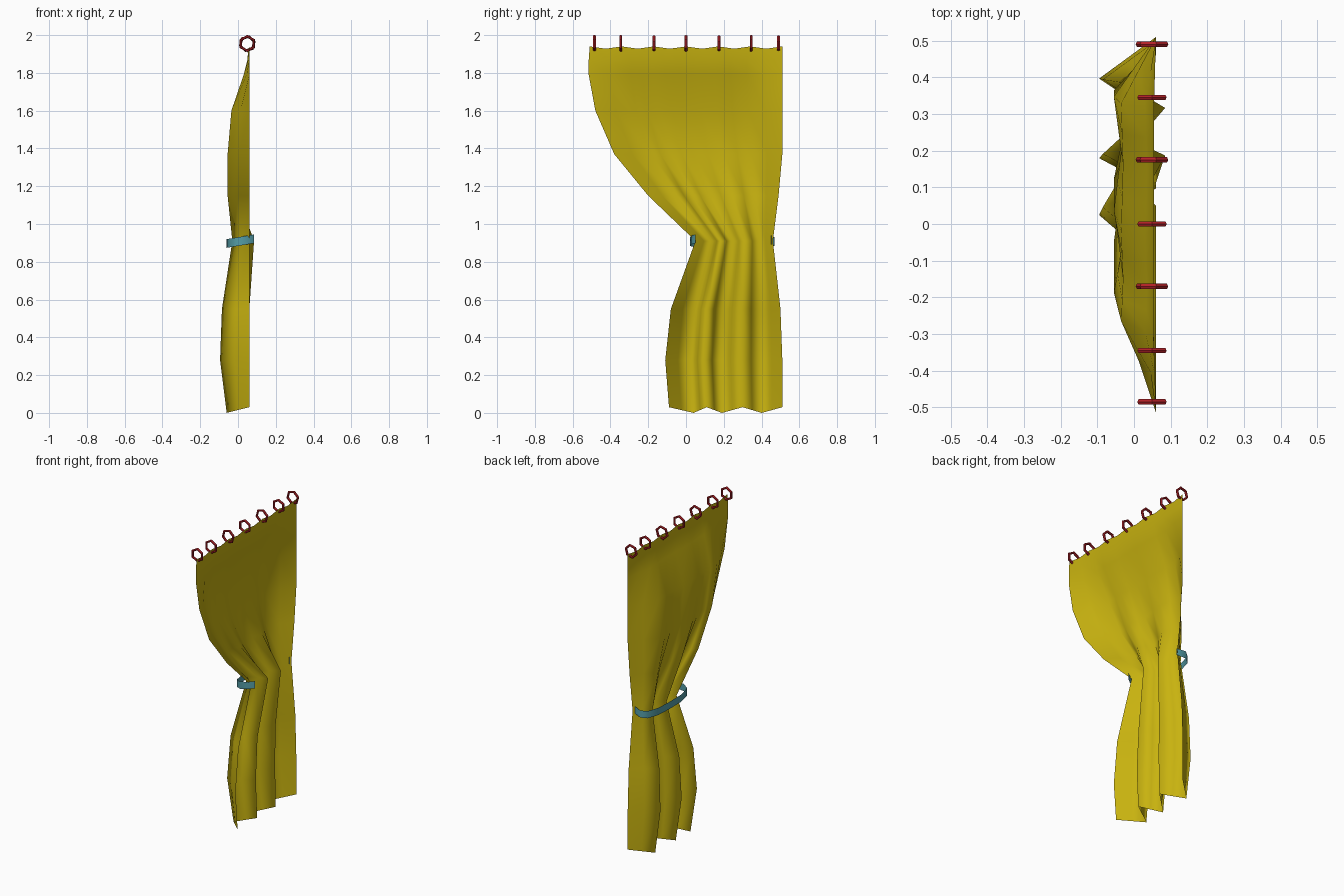
import bpy
import math

cube = bpy.data.objects.get("Cube")
if cube:
    bpy.data.objects.remove(cube)


def material(name, rgb):
    m = bpy.data.materials.new(name)
    m.use_nodes = True
    m.diffuse_color = (*rgb, 1)
    m.node_tree.nodes["Principled BSDF"].inputs["Base Color"].default_value = (*rgb, 1)
    return m


def grid_object(name, rows, mat, smooth=True, wrap=False):
    """Skin a list of equally long point rows; wrap closes both directions."""
    n, m = len(rows), len(rows[0])
    verts = [p for row in rows for p in row]
    last = 0 if wrap else 1
    faces = [(i * m + j, i * m + (j + 1) % m,
              (i + 1) % n * m + (j + 1) % m, (i + 1) % n * m + j)
             for i in range(n - last) for j in range(m - last)]
    mesh = bpy.data.meshes.new(name)
    mesh.from_pydata(verts, [], faces)
    mesh.materials.append(mat)
    for p in mesh.polygons:
        p.use_smooth = smooth
    obj = bpy.data.objects.new(name, mesh)
    bpy.context.collection.objects.link(obj)
    return obj


yellow = material("mustard cloth", (0.58, 0.45, 0.005))
red = material("red ring", (0.45, 0.015, 0.02))
teal = material("teal tie", (0.09, 0.34, 0.39))

# Curtain: pleat lines alternate between ridges (+x) and valleys (-x)
pleats = [0, 0.217, 0.333, 0.467, 0.65, 0.817, 1]
# height, y of both edges, x of edges, x of ridges, x of valleys
levels = [
    (1.94, -0.51, 0.51, 0.06, 0.055, 0.055),
    (1.87, -0.515, 0.51, 0.06, 0.05, 0.05),
    (1.79, -0.515, 0.51, 0.06, 0.035, 0.03),
    (1.60, -0.48, 0.51, 0.06, -0.03, -0.035),
    (1.37, -0.38, 0.51, 0.06, -0.035, -0.055),
    (1.15, -0.20, 0.49, 0.06, 0.00, -0.055),
    (0.91, 0.05, 0.46, 0.06, 0.085, -0.03),
    (0.55, -0.08, 0.50, 0.06, 0.06, -0.085),
    (0.28, -0.11, 0.51, 0.06, 0.06, -0.095),
    (0.03, -0.09, 0.51, 0.06, 0.06, -0.06),
]
rows = []
for k, (z, y0, y1, edge, ridge, valley) in enumerate(levels):
    xs = [edge] + [valley if i % 2 else ridge for i in range(1, 6)] + [edge]
    row = []
    for c in range(13):
        i, odd = divmod(c, 2)
        u, x, dz = pleats[i], xs[i], 0
        if odd:
            u, x = (u + pleats[i + 1]) / 2, (x + xs[i + 1]) / 2
        if k == 0:                      # top edge sags between the rings
            u, dz = c / 12, -0.012 * odd
        elif k == len(levels) - 1:      # hem dips at the valleys
            dz = -0.03 * (edge - x) / (edge - valley)
        row.append((x, y0 + (y1 - y0) * u, z + dz))
    rows.append(row)
grid_object("curtain", rows, yellow)

# Tie: ribbon around the back of the waist with hooked ends
path = [(0.085, 0.05), (0.055, 0.03), (0.0, 0.02), (-0.04, 0.045), (-0.058, 0.13),
        (-0.06, 0.25), (-0.055, 0.36), (-0.035, 0.44), (0.0, 0.468), (0.055, 0.45)]
ribbon = [[(x, y, 0.907 + 0.17 * x + h) for x, y in path] for h in (-0.023, 0.023)]
grid_object("tie_band", ribbon, teal)

# Rings: hexagonal hoops, every other pair turned slightly
ring_y = [-0.485, -0.345, -0.17, 0, 0.175, 0.345, 0.49]
for n, y in enumerate(ring_y):
    turn = math.radians(15 if n in (2, 4, 6) else 30)
    hoop = []
    for i in range(6):
        a = turn + i * math.pi / 3
        section = []
        for j in range(6):
            b = j * math.pi / 3
            r = 0.0385 + 0.0075 * math.cos(b)
            section.append((0.049 + r * math.cos(a), y + 0.0085 * math.sin(b),
                            1.955 + r * math.sin(a)))
        hoop.append(section)
    grid_object(f"ring_{n + 1}", hoop, red, smooth=False, wrap=True)
